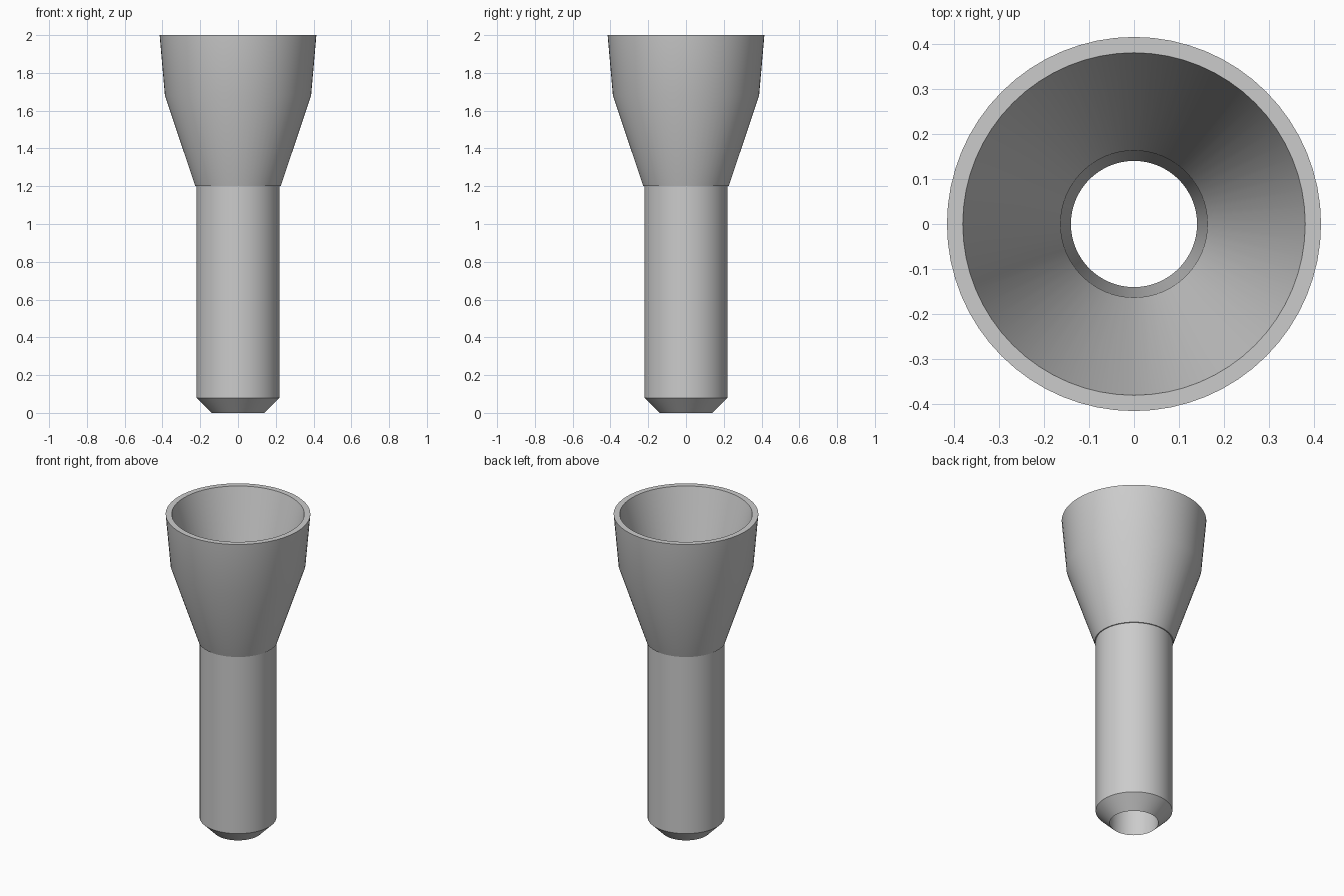
import bpy, math

cube = bpy.data.objects.get("Cube")
if cube:
    bpy.data.objects.remove(cube, do_unlink=True)

SEGMENTS = 64

grey = bpy.data.materials.new("light grey")
grey.use_nodes = True
colour = (0.6, 0.6, 0.6, 1)
grey.diffuse_color = colour
grey.node_tree.nodes["Principled BSDF"].inputs["Base Color"].default_value = colour


def lathe(name, profile):
    """Revolve a closed (radius, height) loop, listed anticlockwise, about z."""
    n = len(profile)
    verts, faces = [], []
    for s in range(SEGMENTS):
        a = math.tau * s / SEGMENTS
        verts += [(r * math.cos(a), r * math.sin(a), z) for r, z in profile]
        t = (s + 1) % SEGMENTS
        for i in range(n):
            j = (i + 1) % n
            faces.append((s * n + i, t * n + i, t * n + j, s * n + j))
    mesh = bpy.data.meshes.new(name)
    mesh.from_pydata(verts, [], faces)
    mesh.materials.append(grey)
    obj = bpy.data.objects.new(name, mesh)
    bpy.context.collection.objects.link(obj)
    bpy.ops.object.select_all(action='DESELECT')
    obj.select_set(True)
    bpy.context.view_layer.objects.active = obj
    bpy.ops.object.shade_smooth_by_angle(angle=math.radians(18))
    return obj


# Flared cup with a straight tapering bore
lathe("funnel_cup", [(0.163, 1.2), (0.226, 1.2), (0.387, 1.68),
                     (0.415, 2.0), (0.38, 2.0)])

# Hollow stem with a chamfered, sharp-edged tip
lathe("stem_tube", [(0.14, 0), (0.22, 0.08), (0.22, 1.2), (0.163, 1.2)])
